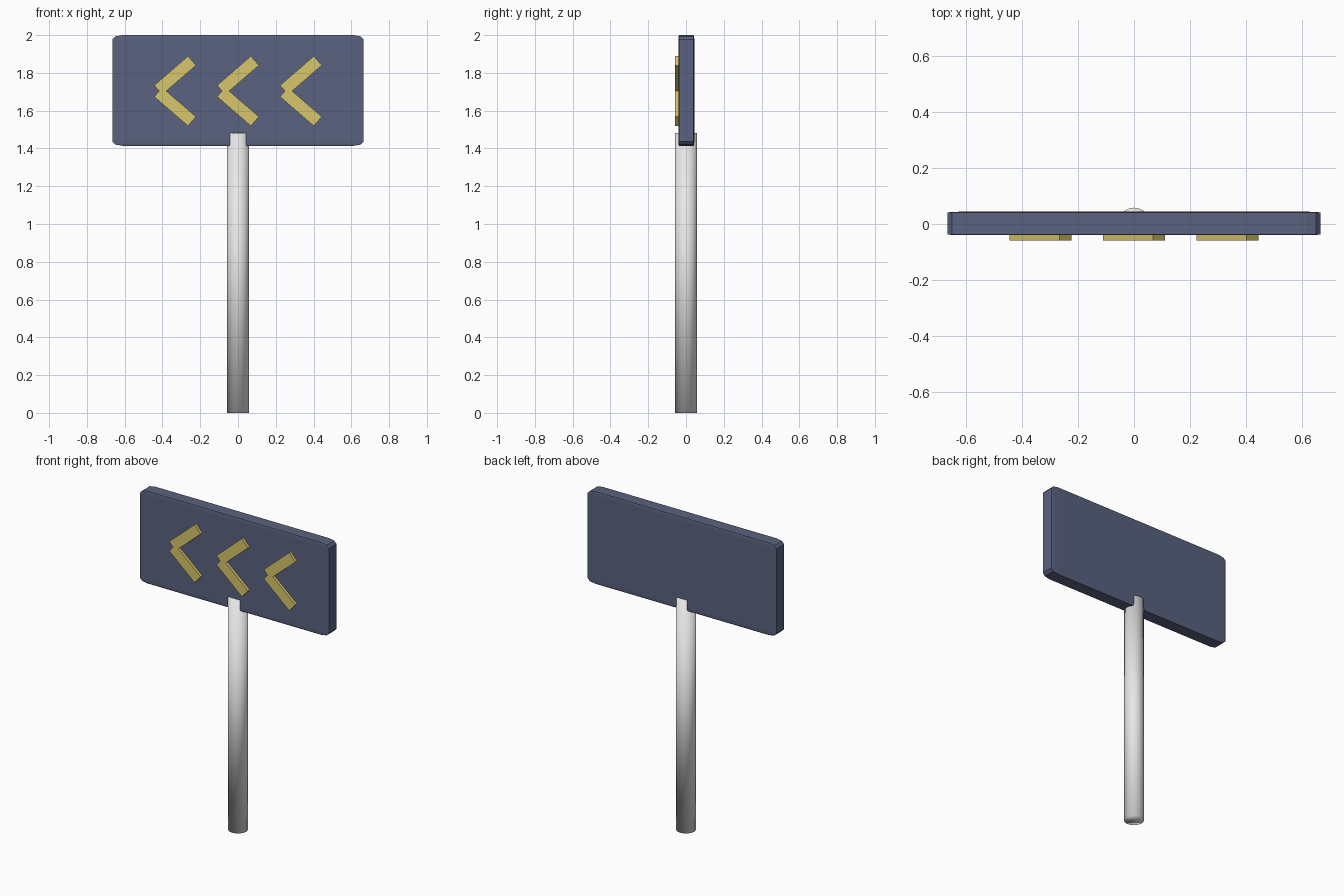
import bpy
import math

cube = bpy.data.objects.get("Cube")
if cube:
    bpy.data.objects.remove(cube, do_unlink=True)


def material(name, color):
    mat = bpy.data.materials.new(name)
    mat.use_nodes = True
    mat.diffuse_color = (*color, 1)
    mat.node_tree.nodes["Principled BSDF"].inputs["Base Color"].default_value = (*color, 1)
    return mat


def box(name, location, size, mat, tilt=0):
    bpy.ops.mesh.primitive_cube_add(size=2, location=location, rotation=(0, tilt, 0))
    obj = bpy.context.object
    obj.name = name
    obj.scale = [s / 2 for s in size]
    obj.data.materials.append(mat)
    return obj


navy = material("slate_blue", (0.102, 0.122, 0.209))
yellow = material("muted_yellow", (0.68, 0.565, 0.147))
metal = material("light_grey", (0.8, 0.8, 0.8))

# Round pole, softly shaded over its caps
POLE_HEIGHT = 1.483
bpy.ops.mesh.primitive_cylinder_add(vertices=32, radius=0.058, depth=POLE_HEIGHT,
                                    location=(0, 0, POLE_HEIGHT / 2))
pole = bpy.context.object
pole.name = "pole"
pole.data.materials.append(metal)
bpy.ops.object.shade_smooth()

# Sign board: bevel is stretched with the board's scale
board = box("sign_board", (0, 0.002, 1.707), (1.33, 0.084, 0.586), navy)
bevel = board.modifiers.new("rounded_edges", "BEVEL")
bevel.width = 0.08
bevel.segments = 2

# Three arrows, each of two mirrored slanted bars
ARROW_Z = 1.704
for i, x in enumerate((-0.333, 0, 0.333)):
    for side, label in ((1, "upper"), (-1, "lower")):
        box(f"arrow_{i + 1}_{label}_bar", (x, -0.045, ARROW_Z + side * 0.083),
            (0.237, 0.026, 0.065), yellow, -side * math.radians(40.9))
